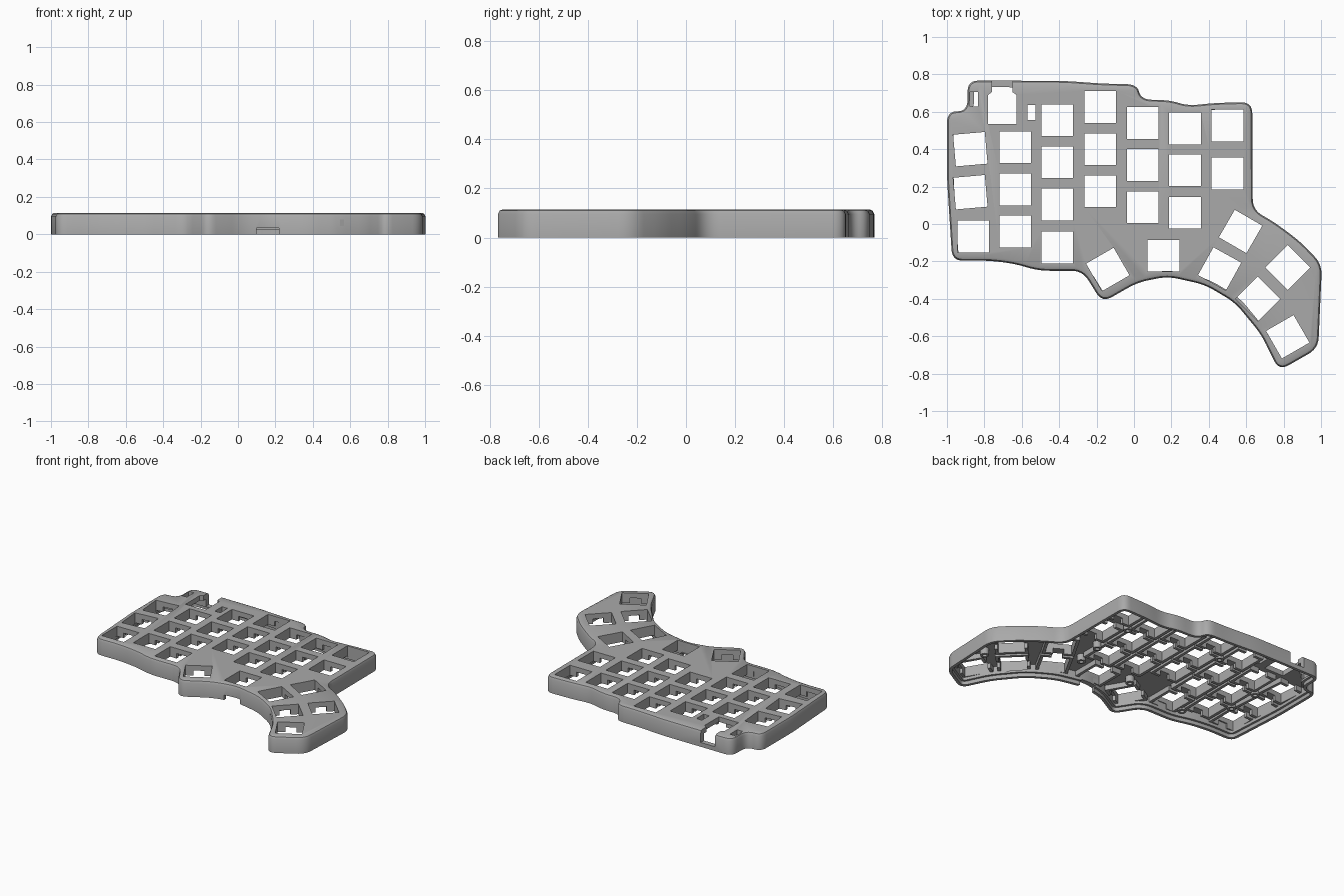
import bpy, bmesh
from math import radians, cos, sin, pi
from mathutils import Vector, Matrix

cube = bpy.data.objects.get("Cube")
if cube:
    bpy.data.objects.remove(cube)

HEIGHT, CEILING, KEY = 0.115, 0.08, 0.17

grey = bpy.data.materials.new("matte_grey")
grey.use_nodes = True
grey.diffuse_color = (0.4, 0.4, 0.4, 1)
grey.node_tree.nodes["Principled BSDF"].inputs["Base Color"].default_value = (0.4, 0.4, 0.4, 1)


def finish(bm, name):
    bmesh.ops.recalc_face_normals(bm, faces=bm.faces)
    mesh = bpy.data.meshes.new(name)
    bm.to_mesh(mesh)
    bm.free()
    obj = bpy.data.objects.new(name, mesh)
    bpy.context.collection.objects.link(obj)
    mesh.materials.append(grey)
    return obj


def activate(obj):
    bpy.ops.object.select_all(action='DESELECT')
    obj.select_set(True)
    bpy.context.view_layer.objects.active = obj


def rounded(points, radius=0.06, steps=6):
    """Replace each corner with a short curve."""
    pts, out = [Vector(p) for p in points], []
    for i, p in enumerate(pts):
        a, b = pts[i - 1] - p, pts[(i + 1) % len(pts)] - p
        a = p + a.normalized() * min(radius, a.length * 0.45)
        b = p + b.normalized() * min(radius, b.length * 0.45)
        for k in range(steps + 1):
            t = k / steps
            out.append(a * (1 - t) ** 2 + p * 2 * t * (1 - t) + b * t * t)
    return out


def inset(loop, d):
    """Offset a clockwise loop inward."""
    out = []
    for i, p in enumerate(loop):
        a = (p - loop[i - 1]).normalized()
        b = (loop[(i + 1) % len(loop)] - p).normalized()
        na, nb = Vector((a.y, -a.x)), Vector((b.y, -b.x))
        m = (na + nb).normalized()
        out.append(p + m * d / max(m.dot(na), 0.5))
    return out


def box(bm, size, centre, frame=Matrix()):
    bmesh.ops.create_cube(bm, size=1, matrix=frame @ Matrix.Translation(centre)
                          @ Matrix.Diagonal((*size, 1)))


def prism(bm, points, z0, z1):
    face = bm.faces.new([bm.verts.new((x, y, z0)) for x, y in points])
    top = bmesh.ops.extrude_face_region(bm, geom=[face])["geom"]
    bmesh.ops.translate(bm, vec=(0, 0, z1 - z0),
                        verts=[v for v in top if isinstance(v, bmesh.types.BMVert)])


# Case outline, clockwise from the back left corner
OUTLINE = [
    (-1, .6), (-.89, .605), (-.89, .767), (-.37, .765), (-.16, .75), (.015, .747),
    (.04, .665), (.19, .662), (.29, .632), (.43, .647), (.632, .652), (.635, .075),
    (.75, .01), (.89, -.095), (1.005, -.215), (.985, -.665), (.775, -.785), (.68, -.59),
    (.54, -.42), (.38, -.325), (.18, -.28), (.02, -.312), (-.17, -.42), (-.275, -.25),
    (-.51, -.25), (-.64, -.212), (-.78, -.195), (-.972, -.197), (-1, .25)]
outline = rounded(OUTLINE)

# Key openings: straight columns, then turned keys as x, y, degrees
COLUMNS = {-.86: [-.067], -.635: [.41, .185, -.04], -.41: [.555, .33, .105, -.125],
           -.18: [.625, .4, .175], .047: [.54, .315, .09], .272: [.51, .287, .06],
           .5: [.527, .27]}
keys = [(x, y, 0) for x, ys in COLUMNS.items() for y in ys]
keys += [(-.875, .4, 5), (-.875, .17, 5), (-.14, -.243, 30), (.158, -.17, 0),
         (.458, -.24, -29), (.57, -.04, -30), (.662, -.4, 45), (.822, -.233, 45),
         (.822, -.603, 30)]


def key_frame(x, y, angle):
    return Matrix.Translation((x, y, 0)) @ Matrix.Rotation(radians(angle), 4, 'Z')


# Case shell: rings from cavity ceiling, down the wall, and up to the chamfered top
bm = bmesh.new()
rings = []
for d, z in [(.035, CEILING), (.035, .025), (.02, .025), (.02, 0), (0, 0),
             (0, HEIGHT - .02), (.007, HEIGHT - .006), (.02, HEIGHT)]:
    rings.append([bm.verts.new((p.x, p.y, z)) for p in inset(outline, d)])
for low, high in zip(rings, rings[1:]):
    for i in range(len(low)):
        bm.faces.new((low[i - 1], low[i], high[i], high[i - 1]))
bm.faces.new(rings[0])
bm.faces.new(rings[-1])
case = finish(bm, "case_shell")

# Cutter: key openings, small slots, rear connector bay and front slot
bm = bmesh.new()
for key in keys:
    box(bm, (KEY, KEY, .2), (0, 0, .14), key_frame(*key))
for x, y in [(-.855, .667), (-.548, .597)]:
    box(bm, (.042, .08, .2), (x, y, .14))
prism(bm, [(-.78, .535), (-.628, .535), (-.628, .69), (-.65, .705), (-.65, .82),
           (-.76, .82), (-.76, .705), (-.78, .69)], .03, .2)
prism(bm, [(.1, -.38), (.22, -.38), (.22, -.235), (.1, -.235)], -.05, .033)
cutter = finish(bm, "opening_cutter")
cutter.hide_render = True
activate(case)
mod = case.modifiers.new("openings", 'BOOLEAN')
mod.object, mod.operation, mod.solver = cutter, 'DIFFERENCE', 'EXACT'
bpy.ops.object.modifier_apply(modifier=mod.name)
bpy.data.objects.remove(cutter)
bpy.ops.object.shade_smooth_by_angle(angle=radians(30))

# Collars under the key openings, notched on two sides for clips
bm = bmesh.new()
wall, depth = .02, .035
mid = CEILING - depth / 2
for key in keys:
    frame = key_frame(*key)
    for s in (-1, 1):
        off = s * (KEY + wall) / 2
        box(bm, (wall, KEY + 2 * wall, depth), (off, 0, mid), frame)
        for t in (-1, 1):
            box(bm, (.05, wall, depth), (t * (KEY / 2 - .025), off, mid), frame)
finish(bm, "key_collars")

# Hollow screw bosses under the plate
bm = bmesh.new()
SIDES = 20
for x, y in [(.88, -.42), (.387, .1), (.387, .4), (.36, -.09), (-.05, -.1),
             (-.755, .29), (-.75, .065), (-.53, -.16), (-.295, .49)]:
    loops = []
    for r, z in [(.028, CEILING), (.028, .035), (.014, .035), (.014, CEILING)]:
        loops.append([bm.verts.new((x + r * cos(2 * pi * k / SIDES),
                                    y + r * sin(2 * pi * k / SIDES), z))
                      for k in range(SIDES)])
    for i, loop in enumerate(loops):
        nxt = loops[(i + 1) % len(loops)]
        for k in range(SIDES):
            bm.faces.new((loop[k - 1], loop[k], nxt[k], nxt[k - 1]))
bosses = finish(bm, "screw_bosses")
activate(bosses)
bpy.ops.object.shade_smooth_by_angle(angle=radians(30))
